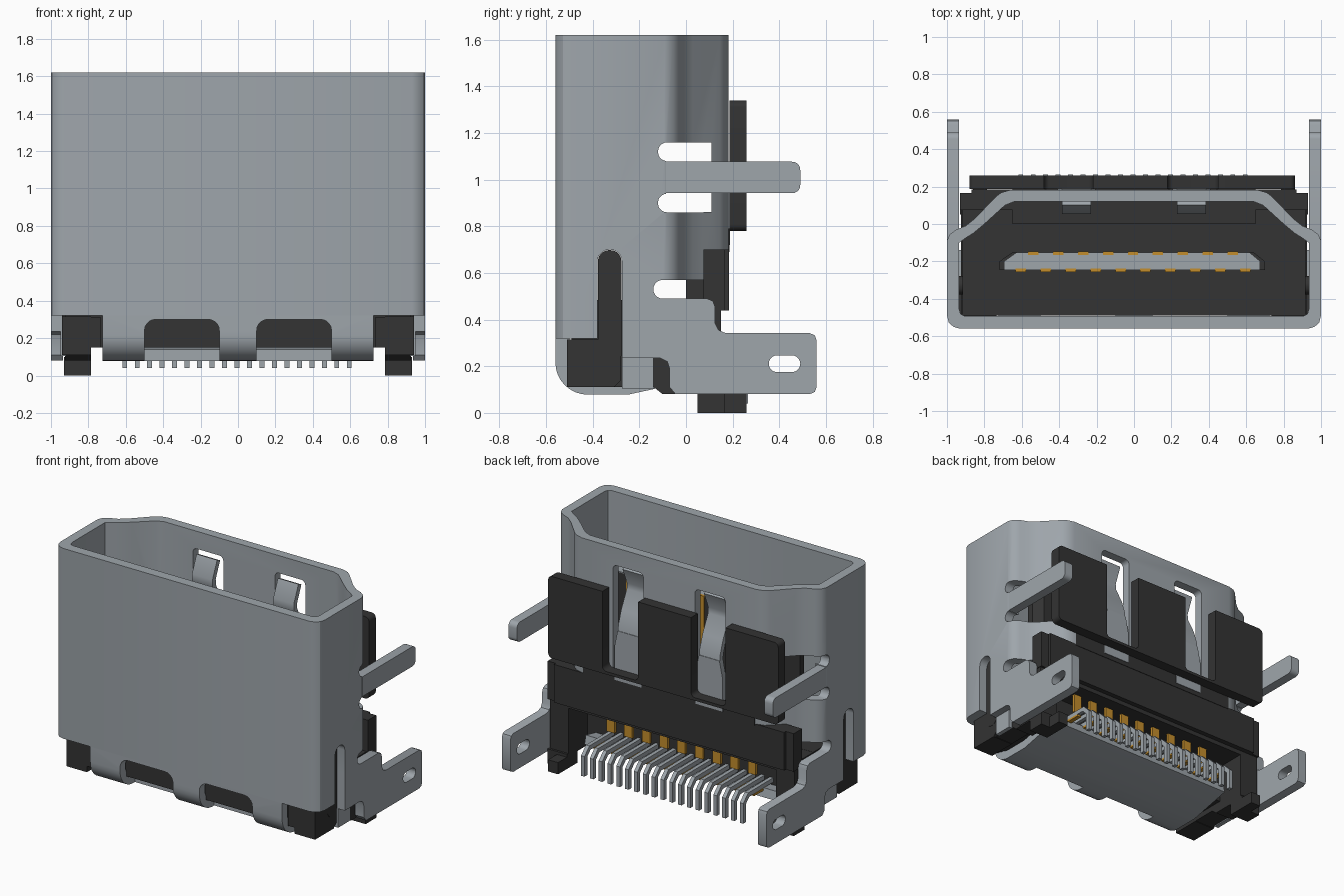
import bpy, bmesh, math
from mathutils import Vector

if "Cube" in bpy.data.objects:
    bpy.data.objects.remove(bpy.data.objects["Cube"], do_unlink=True)


def material(name, rgb):
    m = bpy.data.materials.new(name)
    m.use_nodes = True
    m.diffuse_color = (*rgb, 1)
    bsdf = next(n for n in m.node_tree.nodes if n.type == 'BSDF_PRINCIPLED')
    bsdf.inputs["Base Color"].default_value = (*rgb, 1)
    return m


STEEL = material("steel grey", (0.345, 0.38, 0.41))
BLACK = material("black plastic", (0.033, 0.033, 0.033))
GOLD = material("gold contact", (0.55, 0.27, 0.025))


def prism(name, pts, axis, lo, hi, mat=None):
    """Extrude a 2D outline along an axis; the outline uses the other two axes in order."""
    i = "xyz".index(axis)

    def place(p, d):
        c = list(p)
        c.insert(i, d)
        return c
    bm = bmesh.new()
    a = [bm.verts.new(place(p, lo)) for p in pts]
    b = [bm.verts.new(place(p, hi)) for p in pts]
    n = len(pts)
    bm.faces.new(a)
    bm.faces.new(b)
    for k in range(n):
        bm.faces.new((a[k], a[(k + 1) % n], b[(k + 1) % n], b[k]))
    bmesh.ops.recalc_face_normals(bm, faces=bm.faces)
    me = bpy.data.meshes.new(name)
    bm.to_mesh(me)
    bm.free()
    ob = bpy.data.objects.new(name, me)
    bpy.context.collection.objects.link(ob)
    if mat:
        me.materials.append(mat)
    return ob


def box(name, x, y, z, mat=None):
    return prism(name, [(x[0], y[0]), (x[1], y[0]), (x[1], y[1]), (x[0], y[1])], 'z', z[0], z[1], mat)


def rrect(a0, a1, b0, b1, r, n=5):
    """Rounded rectangle outline."""
    out = []
    for q, (ca, cb) in enumerate([(a1 - r, b1 - r), (a0 + r, b1 - r), (a0 + r, b0 + r), (a1 - r, b0 + r)]):
        for k in range(n + 1):
            t = math.pi / 2 * (q + k / n)
            out.append((ca + r * math.cos(t), cb + r * math.sin(t)))
    return out


def ribbon(path, t):
    """Outline of a bent sheet of thickness t lying to the left of a 2D path."""
    path = [Vector(p) for p in path]
    off = []
    for k, p in enumerate(path):
        d0 = (p - path[max(k - 1, 0)]).normalized()
        d1 = (path[min(k + 1, len(path) - 1)] - p).normalized()
        d = (d0 + d1).normalized()
        ref = d1 if d1.length else d0
        off.append(p + Vector((-d.y, d.x)) * t / max(d.dot(ref), 0.5))
    return [tuple(p) for p in path] + [tuple(p) for p in reversed(off)]


def cut(ob, cutters):
    """Subtract the cutters, bake the result and remove them."""
    for c in cutters:
        c.hide_render = True
        m = ob.modifiers.new("cut", 'BOOLEAN')
        m.operation, m.solver, m.object = 'DIFFERENCE', 'EXACT', c
    dg = bpy.context.evaluated_depsgraph_get()
    dg.update()
    me = bpy.data.meshes.new_from_object(ob.evaluated_get(dg))
    ob.modifiers.clear()
    ob.data = me
    for c in cutters:
        bpy.data.objects.remove(c, do_unlink=True)


def mirrored(half):
    return half + [(-x, y) for x, y in reversed(half)]


# Shell: a tube with a chamfered rear
outer = mirrored([(0.93, -0.56), (0.965, -0.55), (0.99, -0.527), (1, -0.49), (1, -0.09), (0.985, -0.055),
                  (0.95, -0.03), (0.9, -0.01), (0.85, 0.03), (0.74, 0.145), (0.71, 0.168), (0.66, 0.182)])
inner = mirrored([(0.905, -0.492), (0.927, -0.482), (0.935, -0.455), (0.935, -0.1), (0.9, -0.075),
                  (0.86, -0.05), (0.8, 0), (0.69, 0.1), (0.64, 0.12)])
shell = prism("shell", outer, 'z', 0.32, 1.62, STEEL)
cutters = [prism("hollow", inner, 'z', 0.2, 1.8), box("rear_gap", (-2, 2), (-0.1, 1), (0.1, 0.57)),
           prism("side_gap", rrect(-0.14, 0.5, 0.49, 0.57, 0.039), 'x', -2, 2),
           box("bracket_gap", (-2, 2), (-0.3, 1), (0.1, 0.49)),
           prism("side_slot", rrect(-0.38, -0.275, 0.1, 0.70, 0.05), 'x', -2, 2)]
for s in (-1, 1):
    lo, hi = sorted((0.6 * s, 1.1 * s))
    for z in (0.86, 1.08):
        cutters.append(prism("tab_slot", rrect(-0.12, 0.11, z, z + 0.08, 0.038), 'x', lo, hi))
    cutters.append(box("tab_gap", (lo, hi), (-0.085, 0.11), (0.861, 1.159)))
    cutters.append(prism("clip_window", rrect(0.31 * s - 0.115, 0.31 * s + 0.115, 0.62, 1.5, 0.03), 'y', 0.0, 0.4))
cut(shell, cutters)

# Front sheet bending under the body, with two windows through the bend
bend = [(-0.42 + 0.14 * math.cos(t), 0.215 + 0.137 * math.sin(t))
        for t in (math.pi * (1 + k / 16) for k in range(9))]
sheet = prism("bottom_sheet", ribbon([(-0.56, 0.32)] + bend + [(-0.25, 0.078), (0.06, 0.145)], 0.06),
              'x', -0.725, 0.725, STEEL)
cut(sheet, [prism("window", rrect(0.3 * s - 0.2, 0.3 * s + 0.2, -0.1, 0.3, 0.06), 'y', -0.7, -0.40)
            for s in (-1, 1)])

# Black body: floor, rear block, pronged rear plate
box("body_front", (-0.92, 0.92), (-0.488, -0.06), (0.15, 0.485), BLACK)
box("body_top", (-0.92, 0.92), (-0.07, 0.15), (0.41, 0.484), BLACK)
box("rear_block", (-0.65, 0.65), (0.0, 0.183), (0.44, 0.70), BLACK)
box("rear_ledge", (-0.65, 0.65), (0.12, 0.186), (0.69, 0.79), BLACK)
plate = prism("rear_plate", rrect(-0.88, 0.86, 0.78, 1.34, 0.03), 'y', 0.187, 0.26, BLACK)
cut(plate, [prism("prong_gap", rrect(a, b, 0.8, 1.6, 0.03), 'y', 0, 1) for a, b in ((-0.48, -0.22), (0.18, 0.45))])

# Tongue with contacts
tongue = [(-0.72, -0.245), (0.7, -0.245), (0.7, -0.2), (0.64, -0.152), (-0.65, -0.152), (-0.72, -0.2)]
prism("tongue", tongue, 'z', 0.47, 1.27, BLACK)
prism("tongue_cap", [(x * 0.96, y) for x, y in tongue], 'z', 1.269, 1.276, STEEL)
for k in range(19):
    x = 0.595 - 0.0667 * k
    up = k % 2
    y = -0.166 if up else -0.256
    box("contact", (x - 0.028, x + 0.028), (y, y + 0.018), (0.48, 1.279), GOLD)
    # Pins leave the rear cavity and turn down
    prism("pin", ribbon([(-0.07, 0.2), (0.2, 0.2), (0.235, 0.165), (0.235, 0.04)], 0.03),
          'x', x - 0.013, x + 0.013, STEEL)
    if up:
        box("upper_contact_end", (x - 0.03, x + 0.03), (0.04, 0.06), (0.28, 0.415), GOLD)
    else:
        box("lower_contact_end", (x - 0.015, x + 0.015), (0.02, 0.15), (0.185, 0.199), GOLD)

bracket_outline = [(-0.275, 0.235), (-0.11, 0.235), (-0.08, 0.22), (-0.07, 0.19), (-0.07, 0.11), (-0.045, 0.08),
                   (0.53, 0.08), (0.552, 0.09), (0.56, 0.11), (0.56, 0.31), (0.552, 0.333), (0.53, 0.342),
                   (0.17, 0.342), (0.14, 0.355), (0.125, 0.385), (0.125, 0.455), (0.115, 0.48), (0.09, 0.49),
                   (-0.275, 0.49)]
for s, side in ((1, "left"), (-1, "right")):
    def span(a, b):
        return sorted((a * s, b * s))
    # Mounting bracket and upper tab
    bracket = prism(side + "_bracket", bracket_outline, 'x', *span(0.935, 1), STEEL)
    cut(bracket, [prism("hole", rrect(0.355, 0.49, 0.175, 0.247, 0.0355), 'x', -2, 2)])
    tip = rrect(-0.086, 0.49, 0.942, 1.077, 0.035)
    prism(side + "_upper_tab", [(-0.086, 0.942)] + tip[18:] + tip[:6] + [(-0.086, 1.077)],
          'x', *span(0.935, 1), STEEL)
    # Black wings, corner blocks, side walls and feet
    box(side + "_wing", span(0.62, 0.93), (0.075, 0.165), (0.44, 0.70), BLACK)
    box(side + "_inner_wing", span(0.62, 0.87), (0.16, 0.184), (0.44, 0.70), BLACK)
    prism(side + "_corner_block", [(-0.51, 0.11), (-0.31, 0.11), (-0.278, 0.14), (-0.278, 0.315), (-0.51, 0.315)],
          'x', *span(0.785, 0.94), BLACK)
    box(side + "_corner_inset", span(0.735, 0.79), (-0.508, -0.28), (0.15, 0.313), BLACK)
    prism(side + "_rib", rrect(-0.378, -0.277, 0.2, 0.698, 0.048), 'x', *span(0.915, 0.942), BLACK)
    prism(side + "_side_wall", [(-0.49, 0.112), (-0.14, 0.112), (-0.1, 0.08), (0.15, 0.08), (0.15, 0.46),
                                (-0.49, 0.46)], 'x', *span(0.785, 0.925), BLACK)
    box(side + "_foot", span(0.785, 0.93), (0.05, 0.165), (0, 0.1), BLACK)
    box(side + "_foot_heel", span(0.785, 0.86), (0.16, 0.26), (0, 0.08), BLACK)
    box(side + "_side_strip", span(0.92, 0.95), (-0.275, -0.14), (0.105, 0.24), STEEL)
    # Spring clip in the rear window: wide root and bent tip
    prism(side + "_clip_root", [(x * s, z) for x, z in ((0.205, 0.72), (0.41, 0.72), (0.41, 0.94), (0.385, 1.06),
                                                        (0.23, 1.06), (0.205, 0.94))], 'y', 0.151, 0.189, STEEL)
    clip = ribbon([(0.188, 1.04), (0.18, 1.1), (0.15, 1.19), (0.09, 1.31), (0.088, 1.35), (0.135, 1.46)], 0.035)
    prism(side + "_clip_tip", clip, 'x', *span(0.23, 0.385), STEEL)

# Smooth curved faces, keep corners sharp
bpy.ops.object.select_all(action='DESELECT')
for ob in bpy.context.collection.objects:
    if ob.type == 'MESH':
        ob.select_set(True)
        bpy.context.view_layer.objects.active = ob
bpy.ops.object.shade_smooth_by_angle(angle=math.radians(32))
